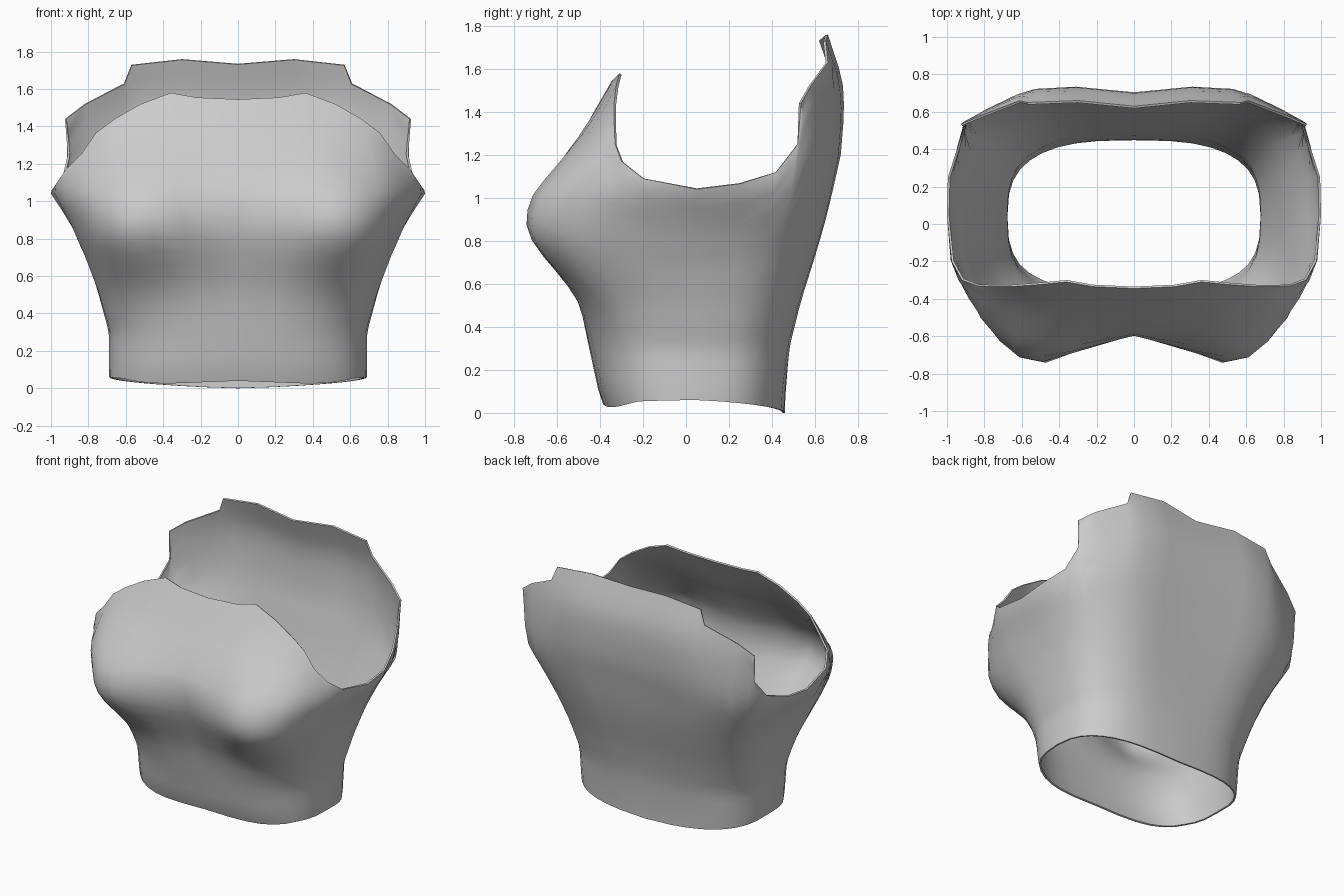
import bpy, bmesh, math

if "Cube" in bpy.data.objects:
    bpy.data.objects.remove(bpy.data.objects["Cube"])

# Body profile by height: z, half width, front y, back y, centre y, squareness
LEVELS = [
    (0.00, .680, -.365, .460, .04, 2.8), (0.07, .690, -.400, .465, .04, 2.8),
    (0.30, .690, -.450, .495, .05, 2.8), (0.52, .750, -.495, .555, .06, 2.9),
    (0.70, .810, -.545, .615, .07, 3.0), (0.85, .880, -.580, .660, .08, 3.1),
    (0.95, .940, -.590, .685, .09, 3.1), (1.04, 1.00, -.595, .705, .10, 3.1),
    (1.20, .995, -.540, .740, .10, 3.1), (1.40, .960, -.430, .755, .10, 3.1),
    (1.55, .940, -.345, .745, .10, 3.1), (1.76, .920, -.250, .670, .10, 3.1),
]

# Open top edge, from front centre round the side to back centre
RIM = [
    (0, -.345, 1.545), (.22, -.335, 1.555), (.36, -.31, 1.58), (.52, -.325, 1.52),
    (.66, -.335, 1.44), (.76, -.335, 1.365), (.84, -.33, 1.25), (.92, -.30, 1.17),
    (.975, -.20, 1.09), (1.0, .05, 1.04), (.995, .25, 1.065), (.94, .42, 1.12),
    (.91, .52, 1.25), (.925, .535, 1.44), (.82, .58, 1.52), (.61, .66, 1.63),
    (.57, .65, 1.73), (.30, .66, 1.76), (0, .63, 1.735),
]
COLS = len(RIM) - 1
ROWS = 22


def level(z):
    for a, b in zip(LEVELS, LEVELS[1:]):
        if z <= b[0]:
            k = max(0, (z - a[0]) / (b[0] - a[0]))
            return [p + (q - p) * k for p, q in zip(a, b)][1:]
    return LEVELS[-1][1:]


def gauss(d, s):
    return math.exp(-.5 * (d / s) ** 2)


def body(i, z):
    """Point on the torso for column i at height z."""
    w, front, back, yc, n = level(z)
    a = math.pi * (i / COLS - .5)
    c, s = max(0, math.cos(a)), math.sin(a)
    x = w * c ** (2 / n) if 0 < i < COLS else 0
    depth = (back - yc) if s > 0 else (yc - front)
    y = yc + math.copysign(abs(s) ** (2 / n) * depth, s)
    if s < 0:   # bust
        bump = .20 * gauss(x - .52, .20 if x < .52 else .25)
        bump *= gauss(z - .85, .21 if z > .85 else .19)
        y -= bump * min(1, -s * 1.6)
        x += .2 * bump * min(1, x / .5)
    else:       # groove along the spine
        y -= .05 * min(1, z) * gauss(x, .22)
    return x, y


def bottom(i):
    """Hem height: low at the back, slightly raised at the sides."""
    k = i / COLS
    if k < .5:
        return .04 - .02 * math.sin(math.pi * min(1, k * 3)) + .02 * k * 2
    return .06 * (1 - (k - .5) * 2)


# Half of the bodice, lofted from the hem up to the top edge
bm = bmesh.new()
grid = []
for r in range(ROWS + 1):
    t = r / ROWS
    row = []
    for i, (rx, ry, rz) in enumerate(RIM):
        z0 = bottom(i)
        z = z0 + (rz - z0) * t
        x, y = body(i, z)
        ex, ey = body(i, rz)
        k = t ** 4
        row.append(bm.verts.new((x + (rx - ex) * k, y + (ry - ey) * k, z)))
    grid.append(row)
for lo, hi in zip(grid, grid[1:]):
    for i in range(COLS):
        bm.faces.new((lo[i], lo[i + 1], hi[i + 1], hi[i]))
mesh = bpy.data.meshes.new("bodice")
bm.to_mesh(mesh)
bm.free()

bodice = bpy.data.objects.new("bodice", mesh)
bpy.context.collection.objects.link(bodice)
grey = bpy.data.materials.new("plain grey")
grey.diffuse_color = (.6, .6, .6, 1)
grey.use_nodes = True
grey.node_tree.nodes["Principled BSDF"].inputs["Base Color"].default_value = grey.diffuse_color
mesh.materials.append(grey)

# Mirror the half and give the cloth a thin wall
bpy.context.view_layer.objects.active = bodice
bodice.select_set(True)
mirror = bodice.modifiers.new("mirror", 'MIRROR')
mirror.merge_threshold = .001
wall = bodice.modifiers.new("wall", 'SOLIDIFY')
wall.thickness = .012
wall.offset = -1
for name in ("mirror", "wall"):
    bpy.ops.object.modifier_apply(modifier=name)
bpy.ops.object.shade_smooth_by_angle(angle=math.radians(50))
